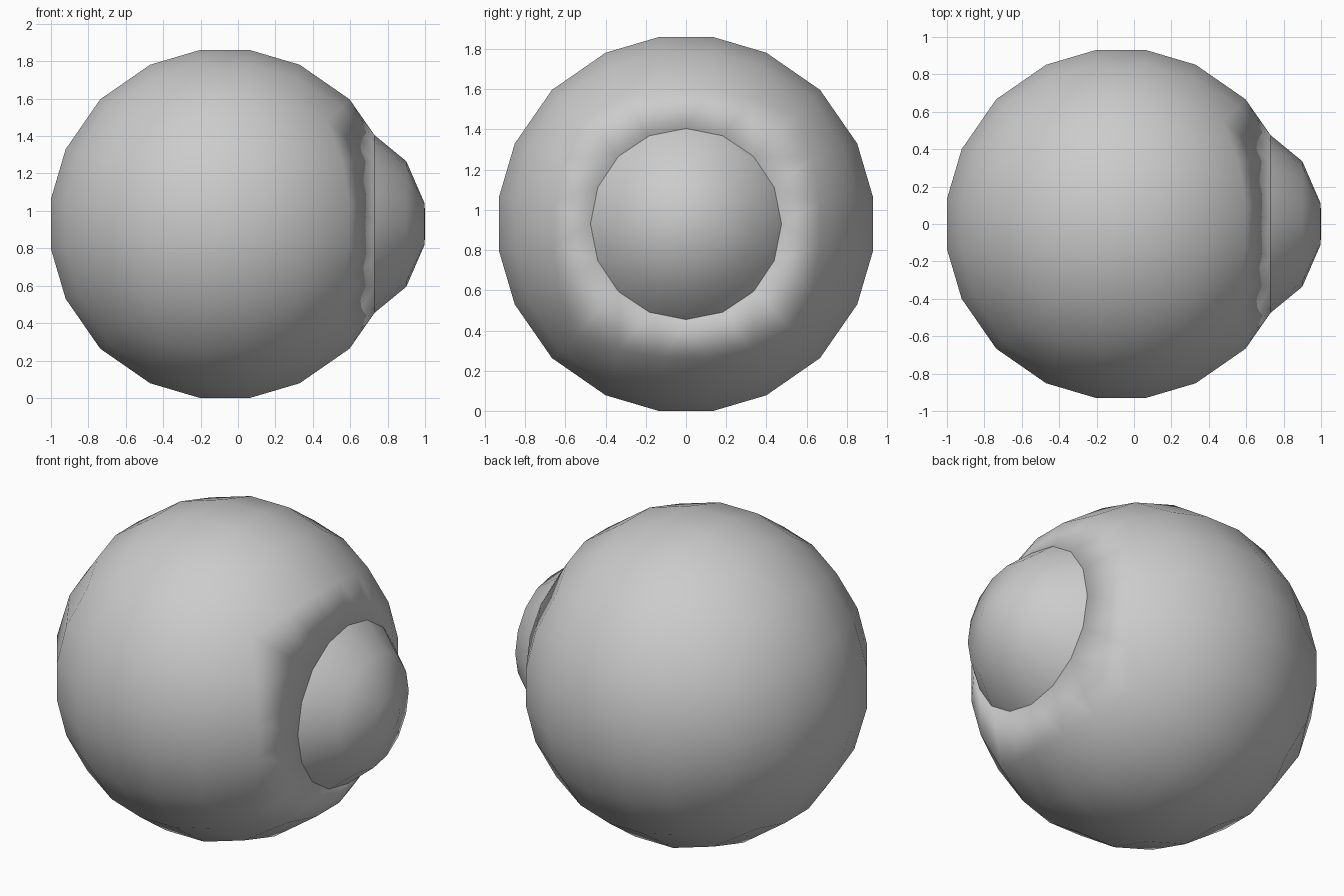
import bpy, bmesh
from math import sqrt, atan2, cos, sin, pi, tau

if "Cube" in bpy.data.objects:
    bpy.data.objects.remove(bpy.data.objects["Cube"])

CX, CZ, R = -0.07, 0.93, 0.949      # ball centre and radius
RING_X, RING_R, SIDES = 0.73, 0.475, 16
DIV = 5                             # divisions of each cube side


def ring(bm, x, r):
    return [bm.verts.new((x, r * cos(tau * i / SIDES), CZ + r * sin(tau * i / SIDES)))
            for i in range(SIDES)]


def join_rings(bm, a, b):
    for i in range(SIDES):
        j = (i + 1) % SIDES
        bm.faces.new((a[i], a[j], b[j], b[i]))


def finish(bm, name, fix_normals=True):
    if fix_normals:
        bmesh.ops.recalc_face_normals(bm, faces=bm.faces)
    for f in bm.faces:
        f.smooth = True
    mesh = bpy.data.meshes.new(name)
    bm.to_mesh(mesh)
    bm.free()
    obj = bpy.data.objects.new(name, mesh)
    bpy.context.collection.objects.link(obj)
    return obj


def spherify(p):
    x, y, z = p
    def axis(a, b, c):
        return a * sqrt(1 - b * b / 2 - c * c / 2 + b * b * c * c / 3)
    return (CX + R * axis(x, y, z), R * axis(y, z, x), CZ + R * axis(z, x, y))


# Ball: five sides of a subdivided cube, rounded; the +x side stays open
bm = bmesh.new()
g = [-1 + 2 * i / DIV for i in range(DIV + 1)]
for ax in range(3):
    for s in (-1, 1):
        if ax == 0 and s == 1:
            continue
        for i in range(DIV):
            for j in range(DIV):
                quad = []
                for u, v in ((g[i], g[j]), (g[i+1], g[j]), (g[i+1], g[j+1]), (g[i], g[j+1])):
                    p = [u, v]
                    p.insert(ax, s)
                    quad.append(bm.verts.new(spherify(p)))
                bm.faces.new(quad)
bmesh.ops.remove_doubles(bm, verts=bm.verts, dist=0.001)


# Stitch the open side to the round socket rim
def angle(v):
    return atan2(v.co.z - CZ, v.co.y) % tau


outer = sorted({v for e in bm.edges if e.is_boundary for v in e.verts}, key=angle)
rim = ring(bm, RING_X, RING_R)
i = j = 0
n, m = len(outer), len(rim)


def unwrapped(k):
    return angle(outer[k % n]) + tau * (k // n)


while i < n or j < m:
    next_o = unwrapped(i) + unwrapped(i + 1)
    next_r = tau * (2 * j + 1) / m
    if j >= m or (i < n and next_o <= next_r):
        bm.faces.new((outer[i % n], outer[(i + 1) % n], rim[j % m]))
        i += 1
    else:
        bm.faces.new((outer[i % n], rim[(j + 1) % m], rim[j % m]))
        j += 1

# Socket wall going inward
join_rings(bm, rim, ring(bm, RING_X - 0.1, RING_R))
finish(bm, "ball")

# Domed lens in the socket
bm = bmesh.new()
rings = [ring(bm, x, r) for x, r in ((RING_X, RING_R), (0.90, 0.335), (0.998, 0.11))]
for a, b in zip(rings, rings[1:]):
    join_rings(bm, a, b)
tip = bm.verts.new((1.0, 0, CZ))
for k in range(SIDES):
    bm.faces.new((rings[-1][k], rings[-1][(k + 1) % SIDES], tip))
bm.normal_update()
if bm.faces[:][0].normal.x < 0 if bm.faces else False:
    bmesh.ops.reverse_faces(bm, faces=bm.faces[:])
finish(bm, "lens", False)
